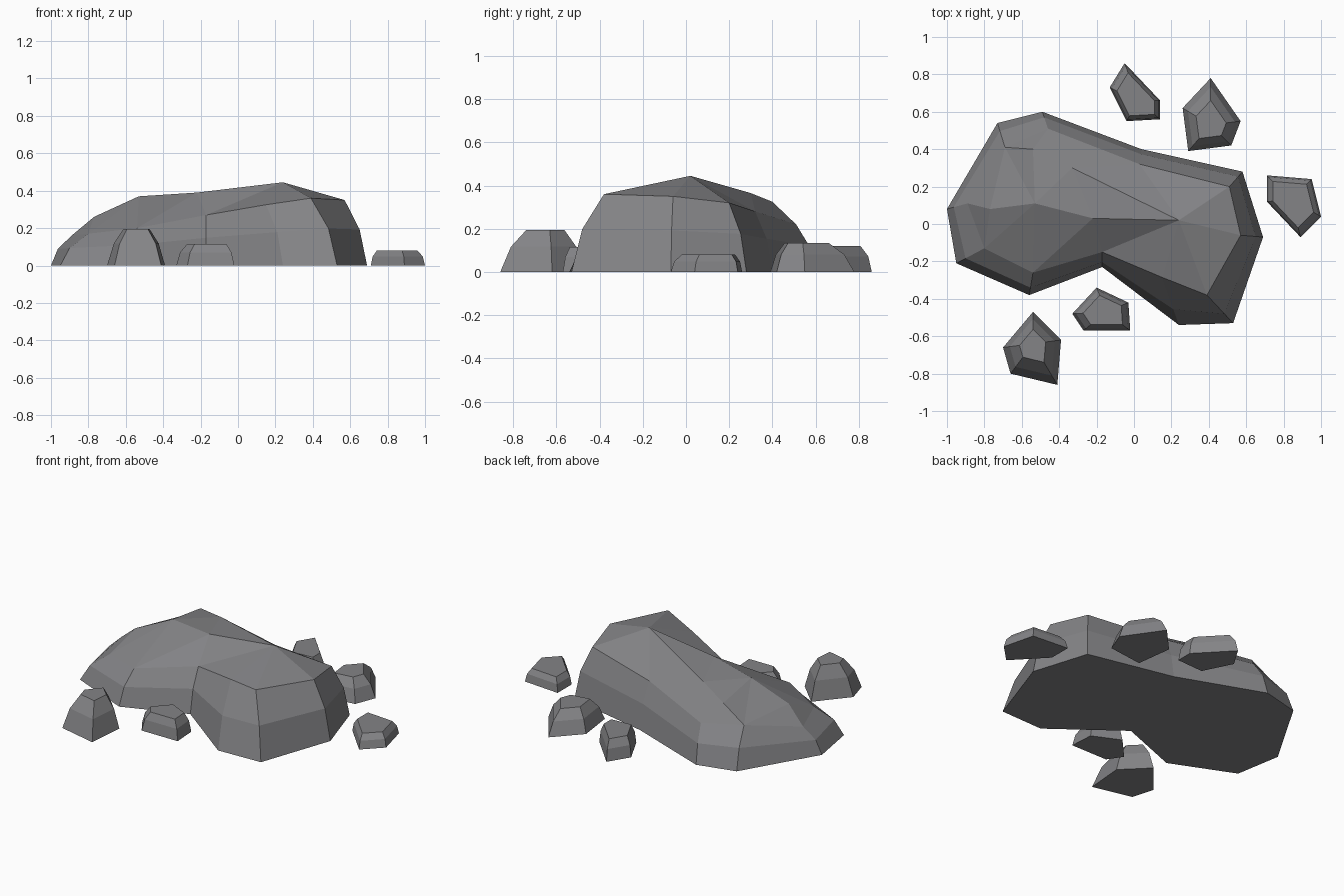
import bpy, bmesh
from mathutils import Vector
from mathutils.geometry import delaunay_2d_cdt

if "Cube" in bpy.data.objects:
    bpy.data.objects.remove(bpy.data.objects["Cube"])

stone = bpy.data.materials.new("grey stone")
stone.diffuse_color = (0.23, 0.23, 0.24, 1)
stone.use_nodes = True
stone.node_tree.nodes["Principled BSDF"].inputs["Base Color"].default_value = stone.diffuse_color


def finish(bm, name):
    bmesh.ops.recalc_face_normals(bm, faces=bm.faces)
    me = bpy.data.meshes.new(name)
    bm.to_mesh(me)
    bm.free()
    me.materials.append(stone)
    bpy.context.collection.objects.link(bpy.data.objects.new(name, me))


def walls(bm, rings):
    """Base cap plus quads between successive rings; returns vertex rings."""
    vr = [[bm.verts.new(p) for p in r] for r in rings]
    bm.faces.new(vr[0])
    for a, b in zip(vr, vr[1:]):
        for i in range(len(a)):
            j = (i + 1) % len(a)
            bm.faces.new((a[i], a[j], b[j], b[i]))
    return vr


# Large boulder: ground outline, shoulder ring and crown ridge points
base = [(-1, .08), (-.73, .54), (-.49, .60), (.04, .40), (.58, .28), (.69, -.07),
        (.53, -.53), (.24, -.54), (-.17, -.23), (-.56, -.38), (-.95, -.21)]
shoulder = [(-.89, .11, .16), (-.69, .41, .23), (-.46, .51, .22), (.03, .32, .28),
            (.51, .20, .32), (.57, -.06, .35), (.39, -.38, .36), (.15, -.285, .325),
            (-.17, -.15, .27), (-.54, -.26, .20), (-.80, -.13, .17)]
crown = [(-.77, .08, .26), (-.53, .11, .37), (-.22, .03, .39), (.24, .02, .445),
         (-.54, .40, .325), (-.33, .30, .365)]
A = [Vector((*p, 0)) for p in base]
C = [Vector(p) for p in shoulder]
B = []
for a, c in zip(A, C):
    m = a.lerp(c, .33)
    m.z = c.z * .55
    B.append(m)
bm = bmesh.new()
rim = walls(bm, [A, B, C])[-1]
verts = rim + [bm.verts.new(p) for p in crown]
n = len(rim)
edges = [(i, (i + 1) % n) for i in range(n)]
edges += [(n, n + 1), (n + 1, n + 2), (n + 2, n + 3), (n + 4, n + 5), (n + 5, n + 3), (n + 4, 1)]
_, _, tris, orig, _, _ = delaunay_2d_cdt([v.co.xy for v in verts], edges, [], 1, 1e-5)
for t in tris:
    bm.faces.new([verts[orig[i][0]] for i in t])
finish(bm, "large_boulder")

# Small stones: ground outline, height, size and centre of the flat top
stones = {
    "back_left_stone": ([(-.05, .86), (-.13, .73), (-.04, .55), (.14, .56), (.14, .66)], .12, .74, (.02, .66)),
    "back_right_stone": ([(.41, .78), (.26, .62), (.29, .39), (.52, .42), (.57, .55)], .135, .52, (.41, .53)),
    "right_stone": ([(.71, .26), (.95, .24), (1, .04), (.89, -.07), (.71, .12)], .08, .75, (.84, .13)),
    "front_stone": ([(-.2, -.34), (-.03, -.42), (-.02, -.57), (-.27, -.57), (-.33, -.48)], .115, .68, (-.15, -.47)),
    "front_left_stone": ([(-.54, -.47), (-.70, -.66), (-.66, -.80), (-.41, -.86), (-.39, -.62)], .195, .45, (-.54, -.64)),
}
for name, (outline, h, s, centre) in stones.items():
    bm = bmesh.new()
    c = Vector((*centre, 0))
    rings = []
    for z, k in ((0, 1), (h * .6, .5 + .5 * s + .05), (h, s)):
        rings.append([c + (Vector((*p, 0)) - c) * k + Vector((0, 0, z)) for p in outline])
    bm.faces.new(walls(bm, rings)[-1])
    finish(bm, name)
